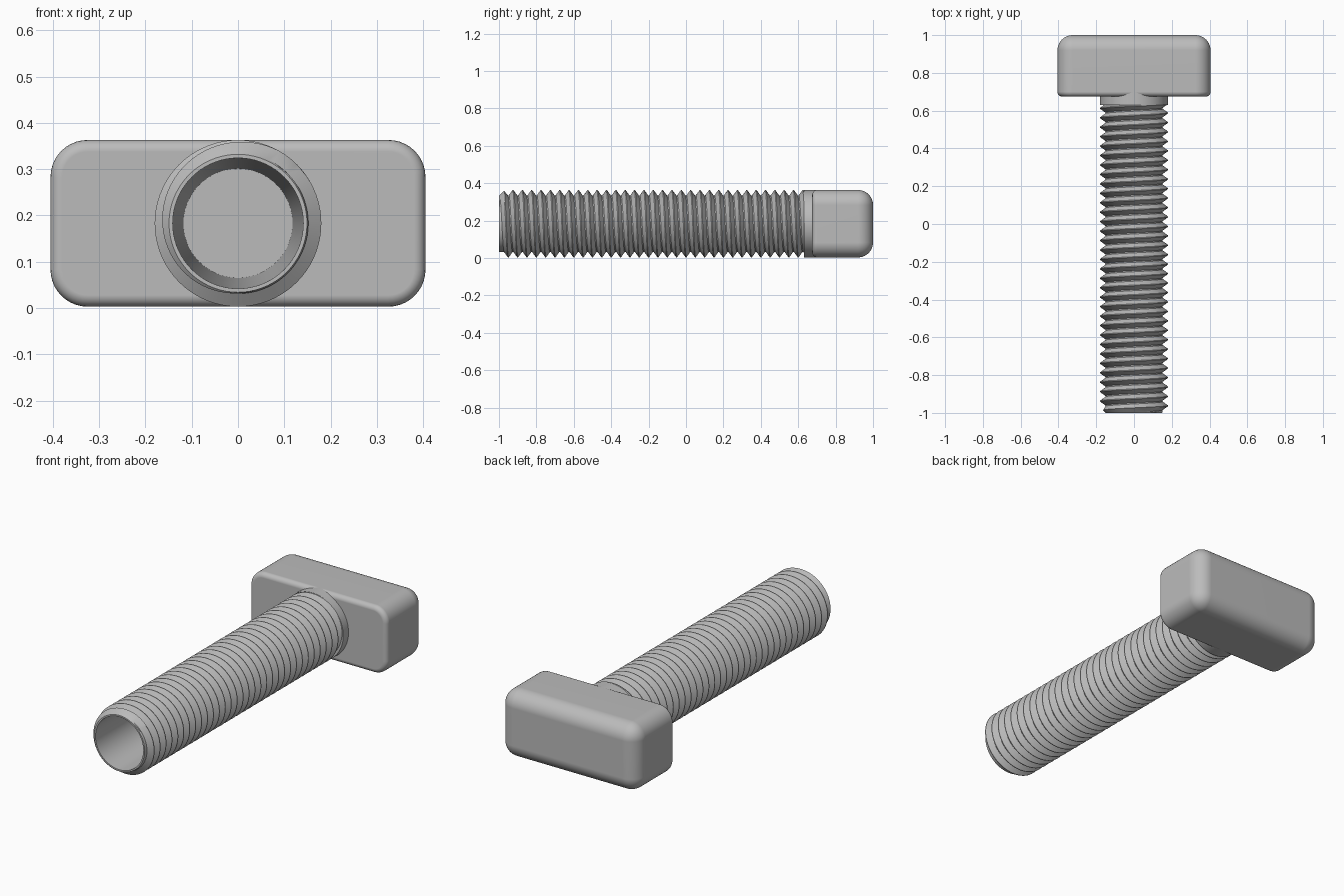
import bpy, bmesh, math

cube = bpy.data.objects.get("Cube")
if cube:
    bpy.data.objects.remove(cube, do_unlink=True)

AXIS_Z = 0.183                       # height of the shaft axis
PITCH = 0.05
ROOT, CREST = 0.152, 0.18            # thread radii
TIP, THREAD_END, COLLAR_END = -1.0, 0.63, 0.71
SEGMENTS = 72

grey = bpy.data.materials.new("plain grey")
grey.use_nodes = True
colour = (0.5, 0.5, 0.5, 1)
grey.diffuse_color = colour
grey.node_tree.nodes["Principled BSDF"].inputs["Base Color"].default_value = colour


def finish(bm, name, angle):
    bmesh.ops.recalc_face_normals(bm, faces=bm.faces[:])
    mesh = bpy.data.meshes.new(name)
    bm.to_mesh(mesh)
    bm.free()
    mesh.materials.append(grey)
    obj = bpy.data.objects.new(name, mesh)
    bpy.context.collection.objects.link(obj)
    bpy.ops.object.select_all(action='DESELECT')
    obj.select_set(True)
    bpy.context.view_layer.objects.active = obj
    bpy.ops.object.shade_smooth_by_angle(angle=math.radians(angle))
    return obj


def thread_radius(y, turn):
    """Radius of the helical ridge, tapered towards the tip."""
    t = ((y - TIP) / PITCH - turn) % 1
    height = min(1, max(0, (0.5 - abs(t - 0.5) - 0.06) / 0.4))
    return min(ROOT + (CREST - ROOT) * height, 0.149 + (y - TIP))


def helix_row(offset):
    row = []
    for s in range(SEGMENTS + 1):
        turn = s / SEGMENTS
        y = min(THREAD_END, max(TIP, TIP + PITCH * (offset + turn)))
        row.append((thread_radius(y, turn), y))
    return row


def plain_row(radius, y):
    return [(radius, y)] * (SEGMENTS + 1)


# Hollow threaded shaft: bore, tip, helical ridge, collar
rows = [plain_row(0, 0.66), plain_row(0.118, 0.66), plain_row(0.141, TIP)]
turns = int((THREAD_END - TIP) / PITCH) + 2
for k in range(-2, turns):
    rows += [helix_row(k + t) for t in (0.06, 0.46, 0.54, 0.94)]
rows += [plain_row(CREST, THREAD_END), plain_row(CREST, COLLAR_END), plain_row(0, COLLAR_END)]

bm = bmesh.new()
grid = []
for row in rows:
    line = []
    for s, (r, y) in enumerate(row):
        a = math.tau * s / SEGMENTS
        line.append(bm.verts.new((r * math.sin(a), y, AXIS_Z + r * math.cos(a))))
    grid.append(line)
for low, high in zip(grid, grid[1:]):
    for s in range(SEGMENTS):
        bm.faces.new((low[s], low[s + 1], high[s + 1], high[s]))
bmesh.ops.remove_doubles(bm, verts=bm.verts[:], dist=1e-5)
bmesh.ops.dissolve_degenerate(bm, edges=bm.edges[:], dist=1e-5)
finish(bm, "threaded_shaft", 30)

# Block head: large rounding on sides and back, small rounding at the front
FRONT, BACK = 0.675, 1.0
bm = bmesh.new()
bmesh.ops.create_cube(bm, size=1)
for v in bm.verts:
    v.co.x *= 0.81
    v.co.y = BACK if v.co.y > 0 else FRONT
    v.co.z = AXIS_Z + v.co.z * 0.36


def on_front(edge):
    return all(abs(v.co.y - FRONT) < 1e-4 for v in edge.verts)


bmesh.ops.bevel(bm, geom=[e for e in bm.edges if not on_front(e)], offset=0.08,
                segments=10, profile=0.5, affect='EDGES')
bmesh.ops.bevel(bm, geom=[e for e in bm.edges if on_front(e)], offset=0.025,
                segments=5, profile=0.5, affect='EDGES')
head = finish(bm, "block_head", 35)
head.modifiers.new("even shading", 'WEIGHTED_NORMAL').keep_sharp = True
